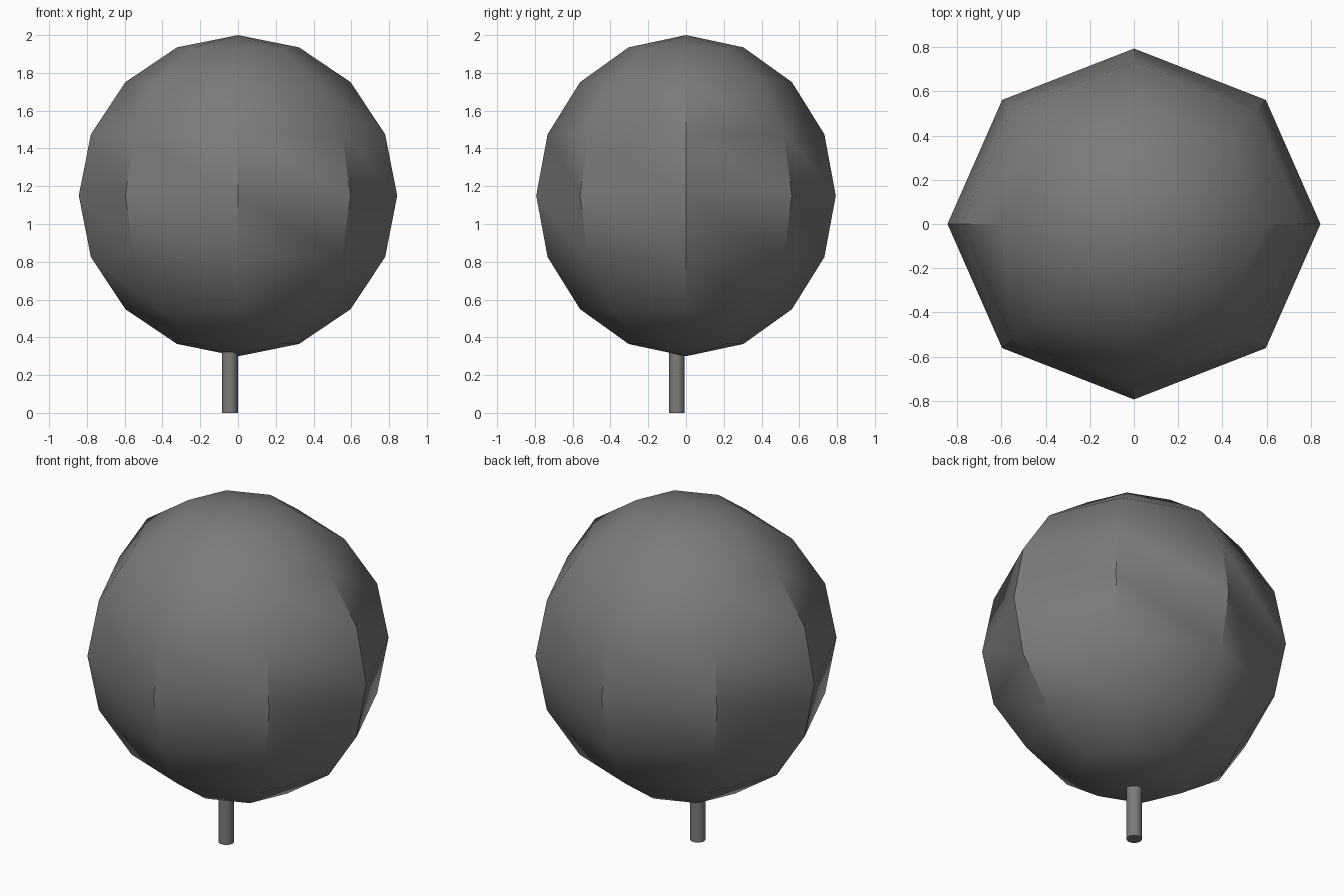
import bpy
from math import radians

if "Cube" in bpy.data.objects:
    bpy.data.objects.remove(bpy.data.objects["Cube"])

# Dark grey shared by both parts
dark = bpy.data.materials.new("dark_grey")
dark.diffuse_color = (0.2, 0.2, 0.2, 1)
dark.use_nodes = True
dark.node_tree.nodes["Principled BSDF"].inputs["Base Color"].default_value = dark.diffuse_color


def finish(name, angle):
    ob = bpy.context.object
    ob.name = name
    ob.data.materials.append(dark)
    bpy.ops.object.transform_apply(location=False, rotation=False, scale=True)
    bpy.ops.object.shade_smooth_by_angle(angle=radians(angle))
    return ob


# Faceted crown: eight segments, eight rings, slightly squashed front to back
bpy.ops.mesh.primitive_uv_sphere_add(segments=8, ring_count=8, radius=1, location=(0, 0, 1.15))
bpy.context.object.scale = (0.843, 0.793, 0.85)
finish("crown", 40)

# Thin trunk, slightly off-centre, ending just inside the crown
trunk_height = 0.42
bpy.ops.mesh.primitive_cylinder_add(vertices=16, radius=0.042, depth=trunk_height,
                                    location=(-0.043, -0.049, trunk_height / 2))
finish("trunk", 40)
